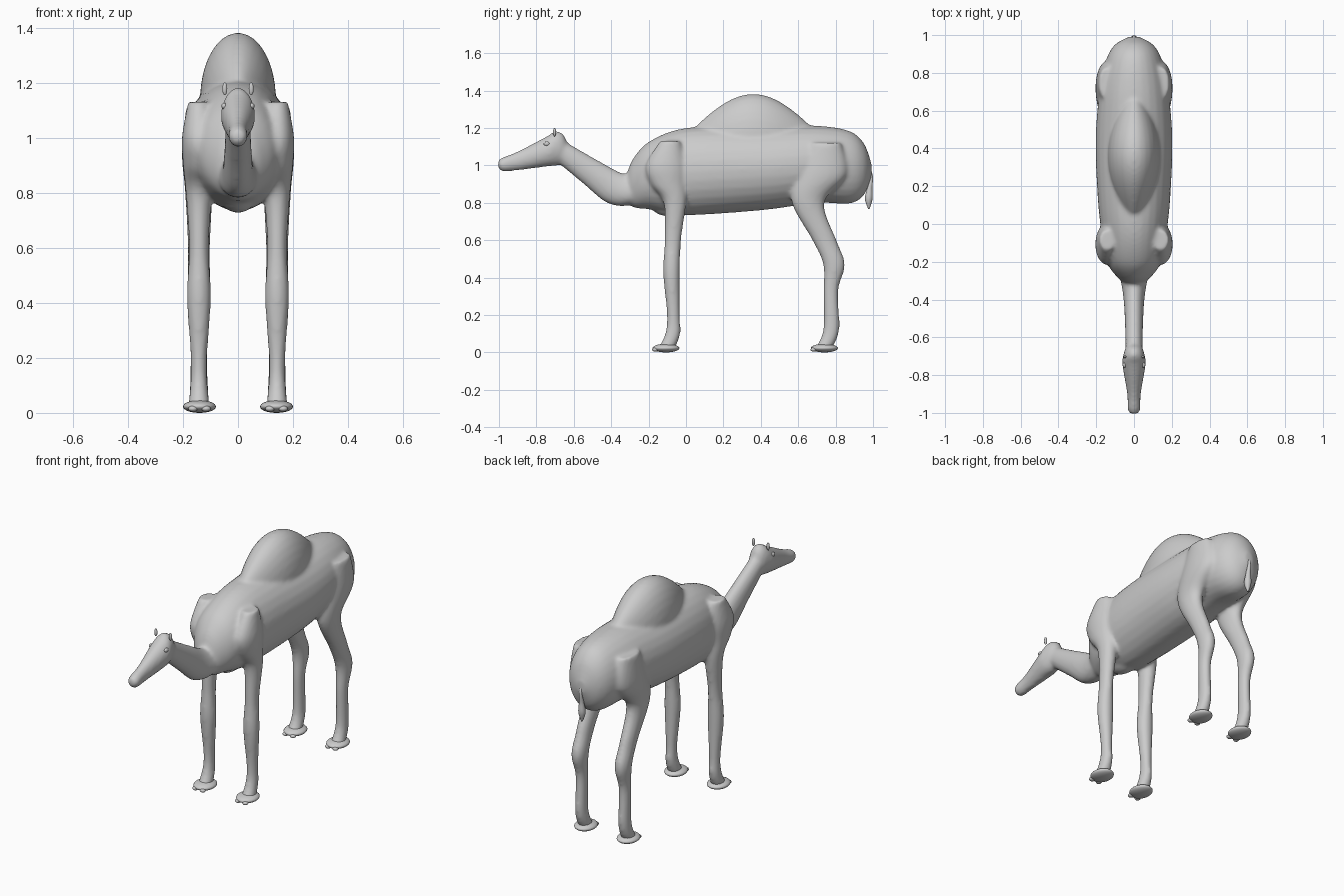
import bpy, math
from mathutils import Vector

if "Cube" in bpy.data.objects:
    bpy.data.objects.remove(bpy.data.objects["Cube"])


def spline(rows, steps=6):
    """Catmull-Rom resampling of rows of numbers."""
    out = []
    n = len(rows)
    for i in range(n - 1):
        p = [rows[max(0, min(n - 1, i + k))] for k in (-1, 0, 1, 2)]
        for s in range(steps):
            t = s / steps
            out.append([0.5 * (2 * b + (c - a) * t + (2 * a - 5 * b + 4 * c - d) * t * t
                               + (3 * b - a - 3 * c + d) * t ** 3) for a, b, c, d in zip(*p)])
    return out + [list(rows[-1])]


def loft(name, rings, v, seg=28):
    """Rings are (x, y, z, half width in x, half size along v)."""
    v = Vector(v).normalized()
    verts, faces = [], []
    rings = spline(rings)
    for x, y, z, a, b in rings:
        for k in range(seg):
            w = 2 * math.pi * k / seg
            verts.append(Vector((x + a * math.cos(w), y, z)) + v * b * math.sin(w))
    for r in range(len(rings) - 1):
        for k in range(seg):
            m = (k + 1) % seg
            faces.append((r * seg + k, r * seg + m, (r + 1) * seg + m, (r + 1) * seg + k))
    faces += [tuple(range(seg))[::-1], tuple(range(len(verts) - seg, len(verts)))]
    me = bpy.data.meshes.new(name)
    me.from_pydata(verts, [], faces)
    ob = bpy.data.objects.new(name, me)
    bpy.context.collection.objects.link(ob)
    bpy.ops.object.select_all(action='DESELECT')
    ob.select_set(True)
    bpy.context.view_layer.objects.active = ob
    bpy.ops.object.mode_set(mode='EDIT')
    bpy.ops.mesh.select_all(action='SELECT')
    bpy.ops.mesh.normals_make_consistent(inside=False)
    bpy.ops.object.mode_set(mode='OBJECT')
    bpy.ops.object.shade_smooth()
    return ob


def along_y(name, rows):
    """Rows are (y, bottom z, top z, half width)."""
    return loft(name, [(0, y, (b + t) / 2, w, (t - b) / 2) for y, b, t, w in rows], (0, 0, 1))


def leg(name, rows, side):
    """Rows are (z, front y, back y, half width)."""
    return loft(name, [(side * .142, (f + b) / 2, z, w, (b - f) / 2) for z, f, b, w in rows], (0, 1, 0))


def ball(name, loc, scale):
    bpy.ops.mesh.primitive_uv_sphere_add(segments=24, ring_count=14, location=loc)
    ob = bpy.context.object
    ob.name = name
    ob.scale = scale
    bpy.ops.object.shade_smooth()
    return ob


# torso
body = along_y("camel_body", [
    (-.315, .81, .96, .045), (-.28, .775, 1.04, .09), (-.2, .765, 1.125, .145),
    (-.05, .735, 1.19, .172), (.15, .74, 1.21, .193), (.45, .765, 1.21, .203),
    (.7, .8, 1.212, .183), (.87, .795, 1.185, .147), (.95, .84, 1.12, .1), (.992, .94, 1.01, .025)])

# hump follows a sine arch
arch = [math.sin(math.pi * (.06 + .088 * i)) for i in range(11)]
hump = along_y("hump", [(.06 + .06 * i, .9, 1.18 + .202 * a, .045 + .093 * a) for i, a in enumerate(arch)])
parts = [body, hump, ball("brisket", (0, -.09, .775), (.06, .09, .048))]

# neck, rows are (y, z, half width, half depth)
neck = [(-.14, .92, .1, .14), (-.27, .87, .075, .112), (-.38, .88, .057, .092),
        (-.5, .958, .049, .075), (-.69, 1.09, .044, .055)]
parts.append(loft("neck", [(0, *r) for r in neck], (0, .61, .79)))

# head
parts.append(along_y("head", [
    (-.637, 1.04, 1.13, .025), (-.66, 1.01, 1.17, .046), (-.7, .998, 1.182, .058),
    (-.75, .993, 1.152, .061), (-.9, .973, 1.075, .036), (-.98, .967, 1.043, .034),
    (-1.006, .99, 1.025, .018)]))

# legs
front = [(1.13, -.14, -.03, .04), (1.0, -.215, 0, .062), (.9, -.19, 0, .058),
         (.8, -.12, .002, .048), (.6, -.115, -.026, .036), (.42, -.122, -.033, .044),
         (.2, -.102, -.033, .03), (.1, -.112, -.03, .032), (.02, -.15, -.06, .04)]
rear = [(1.12, .66, .83, .045), (.95, .585, .86, .062), (.8, .565, .74, .05),
        (.6, .675, .805, .04), (.47, .733, .85, .041), (.33, .735, .815, .031),
        (.12, .733, .82, .032), (.02, .69, .78, .04)]
for s in (1, -1):
    parts += [leg("front_leg", front, s), leg("rear_leg", rear, s)]

# fuse the parts into one smooth skin
bpy.ops.object.select_all(action='DESELECT')
for p in parts:
    p.select_set(True)
bpy.context.view_layer.objects.active = body
bpy.ops.object.join()
m = body.modifiers.new("fuse", 'REMESH')
m.mode = 'VOXEL'
m.voxel_size = .01
m.use_smooth_shade = True
m = body.modifiers.new("soften", 'SMOOTH')
m.factor = .5
m.iterations = 10

# broad feet with two toenails each, ears, eyes
for s in (1, -1):
    for label, y in (("front_foot", -.107), ("rear_foot", .74)):
        ball(label, (s * .14, y, .023), (.06, .072, .023))
        for dx in (-.024, .024):
            ball("toenail", (s * .14 + dx, y - .058, .015), (.017, .016, .011))
    ball("ear", (s * .048, -.703, 1.178), (.009, .008, .023))
    ball("eye", (s * .05, -.745, 1.115), (.01, .016, .012))

# tail with tuft, rows are (y, z, radius)
tail = [(.955, 1.03, .009), (.99, .95, .008), (.982, .88, .014), (.977, .82, .02), (.978, .767, .004)]
loft("tail", [(0, y, z, r, r) for y, z, r in tail], (0, 1, 0))
